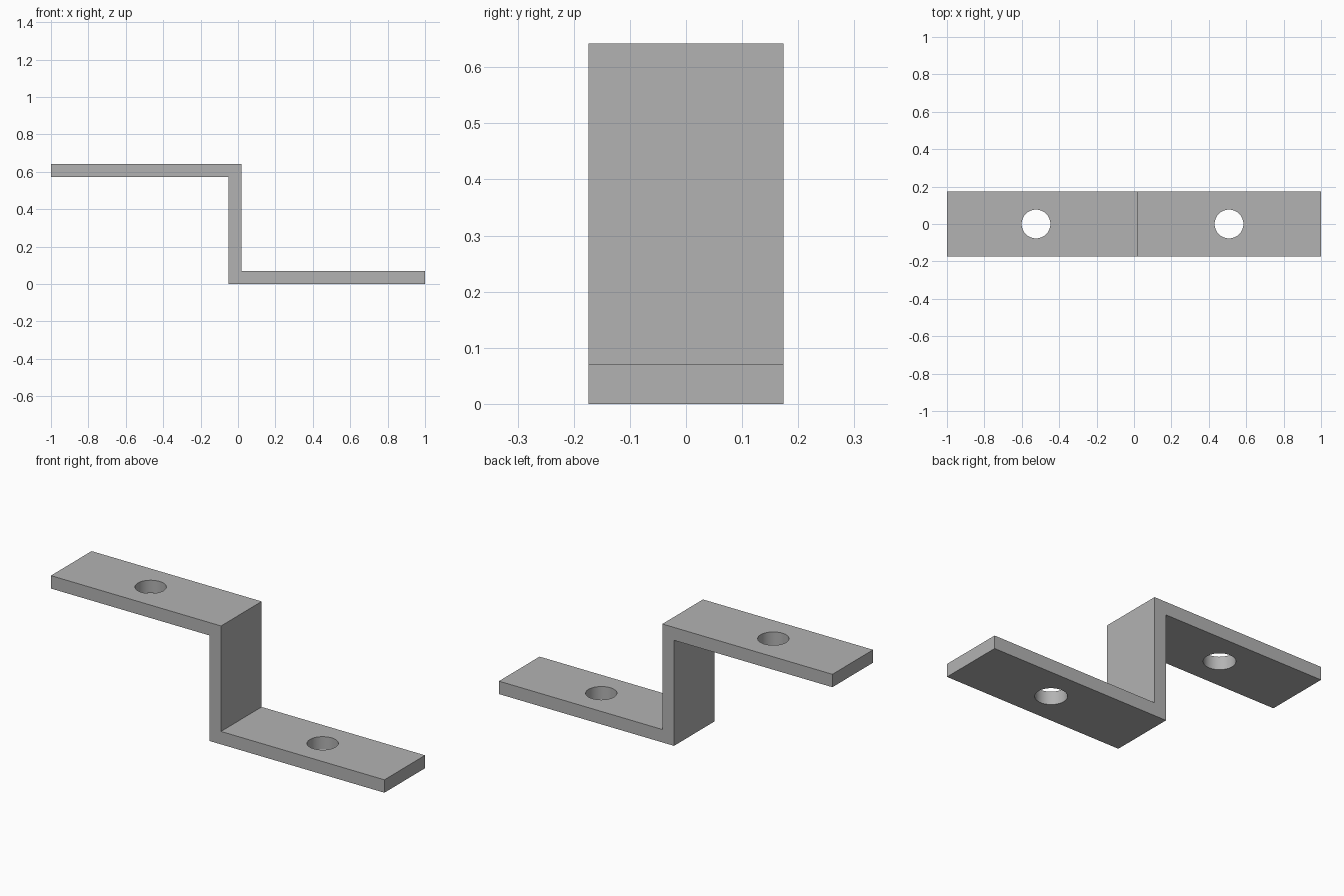
import bpy
import bmesh

cube = bpy.data.objects.get("Cube")
if cube:
    bpy.data.objects.remove(cube, do_unlink=True)

WIDTH, HEIGHT, THICK = 0.348, 0.642, 0.07
WEB_LEFT, WEB_RIGHT = -0.05, 0.02
HOLE_RADIUS = 0.077

metal = bpy.data.materials.new("grey metal")
metal.use_nodes = True
colour = (0.45, 0.45, 0.45, 1)
metal.diffuse_color = colour
metal.node_tree.nodes["Principled BSDF"].inputs["Base Color"].default_value = colour


def add_object(name, bm):
    bmesh.ops.recalc_face_normals(bm, faces=bm.faces[:])
    mesh = bpy.data.meshes.new(name)
    bm.to_mesh(mesh)
    bm.free()
    mesh.materials.append(metal)
    obj = bpy.data.objects.new(name, mesh)
    bpy.context.collection.objects.link(obj)
    return obj


# Z-shaped strip: side profile extruded across the width
profile = [
    (-1, HEIGHT - THICK), (WEB_LEFT, HEIGHT - THICK), (WEB_LEFT, 0), (1, 0),
    (1, THICK), (WEB_RIGHT, THICK), (WEB_RIGHT, HEIGHT), (-1, HEIGHT),
]
bm = bmesh.new()
face = bm.faces.new([bm.verts.new((x, -WIDTH / 2, z)) for x, z in profile])
side = bmesh.ops.extrude_face_region(bm, geom=[face])["geom"]
bmesh.ops.translate(bm, vec=(0, WIDTH, 0),
                    verts=[v for v in side if isinstance(v, bmesh.types.BMVert)])
bracket = add_object("z_bracket", bm)

# One bolt hole through each flange
for name, x, z in (("upper_hole_cutter", -0.524, HEIGHT - THICK / 2),
                   ("lower_hole_cutter", 0.508, THICK / 2)):
    bm = bmesh.new()
    bmesh.ops.create_cone(bm, cap_ends=True, segments=48, radius1=HOLE_RADIUS,
                          radius2=HOLE_RADIUS, depth=THICK * 3)
    cutter = add_object(name, bm)
    cutter.location = (x, 0, z)
    cutter.hide_render = True
    cutter.display_type = "WIRE"
    cut = bracket.modifiers.new(name, "BOOLEAN")
    cut.operation = "DIFFERENCE"
    cut.solver = "EXACT"
    cut.object = cutter

# Bake the cuts, then smooth only the round hole walls
bpy.ops.object.select_all(action="DESELECT")
bracket.select_set(True)
bpy.context.view_layer.objects.active = bracket
for name in [m.name for m in bracket.modifiers]:
    bpy.ops.object.modifier_apply(modifier=name)
    bpy.data.objects.remove(bpy.data.objects[name], do_unlink=True)
bpy.ops.object.shade_smooth_by_angle()
